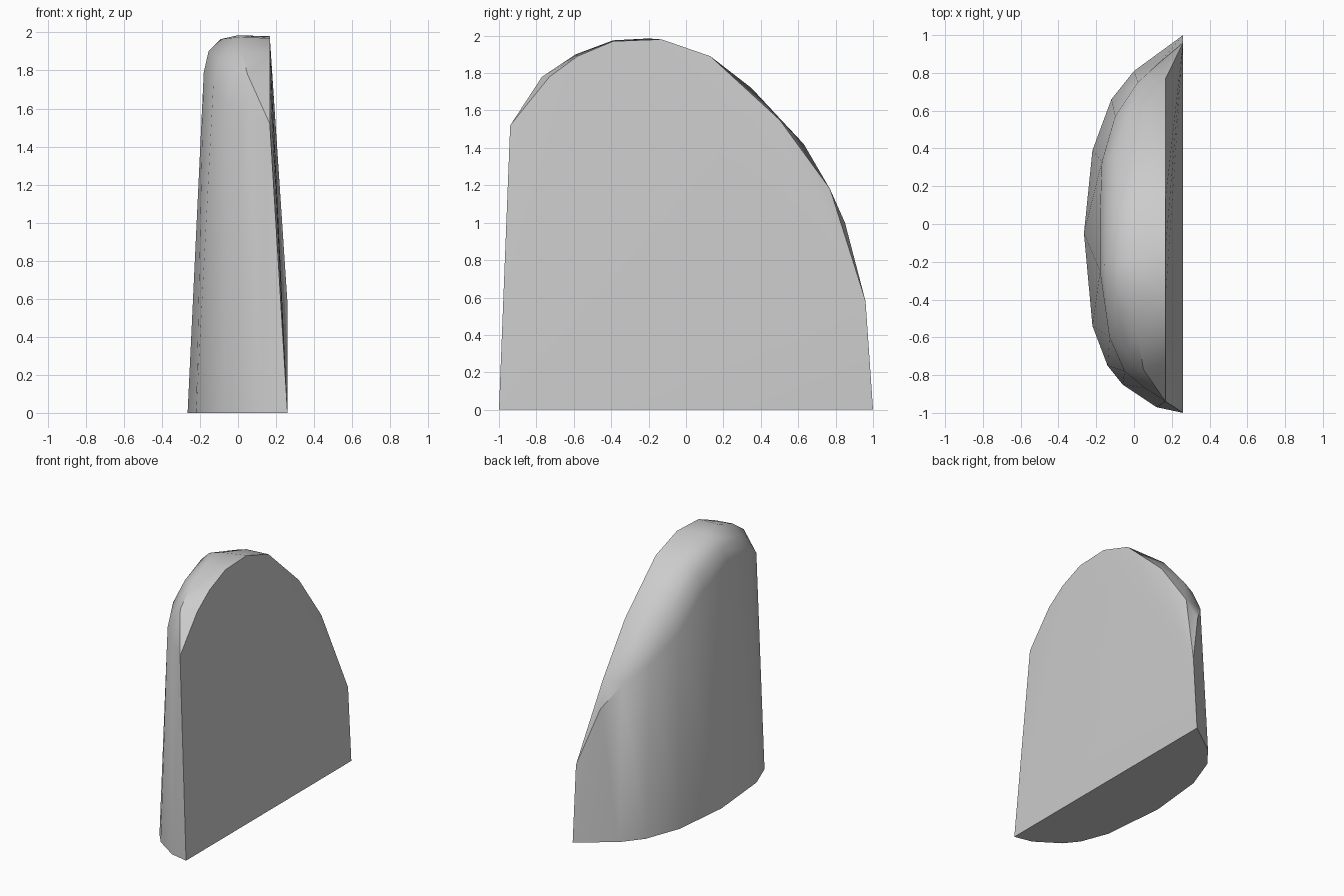
import bpy, bmesh, math

cube = bpy.data.objects.get("Cube")
if cube:
    bpy.data.objects.remove(cube, do_unlink=True)

# Plain grey material
grey = bpy.data.materials.new("light grey")
grey.use_nodes = True
colour = (0.6, 0.6, 0.6, 1)
grey.diffuse_color = colour
grey.node_tree.nodes["Principled BSDF"].inputs["Base Color"].default_value = colour

# D-shaped foot outline (x, y)
foot = [(.26, -1), (.12, -.97), (-.06, -.85), (-.14, -.75), (-.22, -.54),
        (-.265, -.05), (-.22, .39), (-.12, .66), (0, .81), (.26, 1)]
# Arched edge of the flat side (y, z), leaning inwards
arch = [(-.94, 1.52), (-.73, 1.78), (-.58, 1.89), (-.39, 1.97),
        (-.13, 1.98), (.13, 1.89), (.5, 1.55), (.77, 1.18)]
# Shoulder where the curved wall meets the rounded top (x, y, z)
shoulder = [(.06, -.87, 1.56), (-.05, -.78, 1.62), (-.13, -.6, 1.72),
            (-.18, -.25, 1.79), (-.18, .05, 1.68), (-.17, .33, 1.46),
            (-.1, .57, 1.3), (.02, .75, 1.17), (.13, .85, 1)]
# Crown of the rounded top, with a lower line beside it
crown = [(.05, -.77, 1.78), (.02, -.59, 1.9), (0, -.39, 1.975), (0, -.2, 1.985),
         (0, .1, 1.895), (.02, .35, 1.72), (.07, .63, 1.42)]
haunch = [(-.04, -.68, 1.77), (-.1, -.5, 1.86), (-.155, -.22, 1.9),
          (-.09, -.22, 1.965), (-.15, .05, 1.8), (-.08, .1, 1.87),
          (-.11, .36, 1.6), (-.03, .6, 1.39)]

points = [(x, y, 0) for x, y in foot] + [(.167, y, z) for y, z in arch]
points += [(.26, .96, .58)] + shoulder + crown + haunch

# Wrap the outlines in one closed skin
bm = bmesh.new()
for p in points:
    bm.verts.new(p)
bmesh.ops.convex_hull(bm, input=bm.verts[:])
bmesh.ops.delete(bm, geom=[v for v in bm.verts if not v.link_faces], context='VERTS')
bmesh.ops.dissolve_limit(bm, angle_limit=math.radians(.5),
                         verts=bm.verts[:], edges=bm.edges[:])
bmesh.ops.recalc_face_normals(bm, faces=bm.faces[:])
mesh = bpy.data.meshes.new("rounded_slab")
bm.to_mesh(mesh)
bm.free()
mesh.materials.append(grey)

slab = bpy.data.objects.new("rounded_slab", mesh)
bpy.context.collection.objects.link(slab)
bpy.context.view_layer.objects.active = slab
slab.select_set(True)
bpy.ops.object.shade_smooth_by_angle(angle=math.radians(35))
